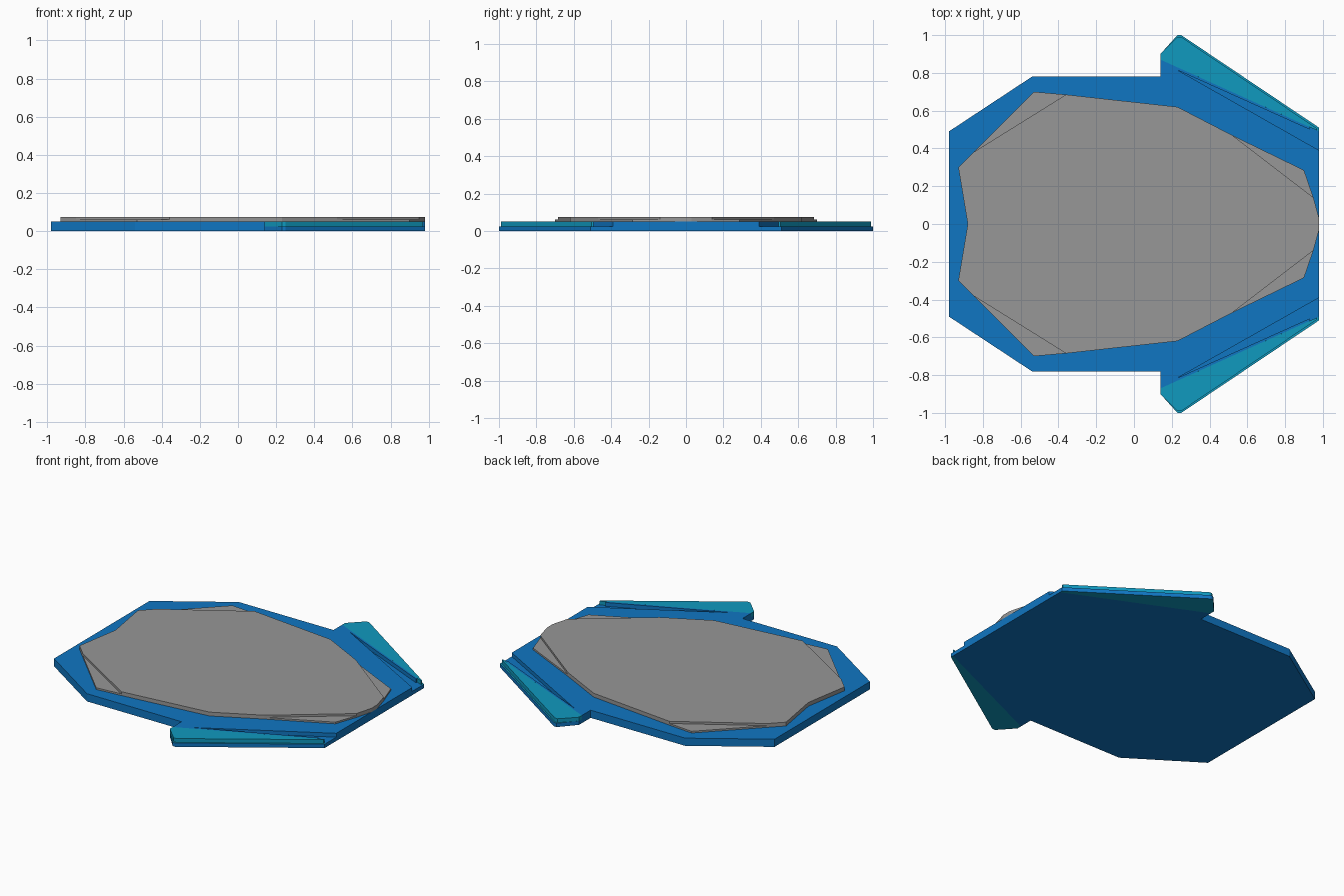
import bpy
import bmesh

cube = bpy.data.objects.get("Cube")
if cube:
    bpy.data.objects.remove(cube, do_unlink=True)


def make_material(name, rgb):
    mat = bpy.data.materials.new(name)
    mat.use_nodes = True
    mat.diffuse_color = (*rgb, 1)
    mat.node_tree.nodes["Principled BSDF"].inputs["Base Color"].default_value = (*rgb, 1)
    return mat


BLUE = make_material("blue", (0.005, 0.18, 0.54))
TEAL = make_material("teal", (0.005, 0.32, 0.52))
GREY = make_material("grey", (0.31, 0.31, 0.31))

LAYER = 0.025  # height of one plate layer


def plate(name, outline, z0, z1, mat, side_mat=None):
    """Extrude a flat outline from z0 to z1; walls may have their own colour."""
    bm = bmesh.new()
    face = bm.faces.new([bm.verts.new((x, y, z0)) for x, y in outline])
    grown = bmesh.ops.extrude_face_region(bm, geom=[face], use_keep_orig=True)
    top = [v for v in grown["geom"] if isinstance(v, bmesh.types.BMVert)]
    bmesh.ops.translate(bm, verts=top, vec=(0, 0, z1 - z0))
    bmesh.ops.recalc_face_normals(bm, faces=bm.faces)
    mesh = bpy.data.meshes.new(name)
    mesh.materials.append(mat)
    if side_mat:
        mesh.materials.append(side_mat)
        for f in bm.faces:
            f.material_index = int(abs(f.normal.z) < 0.5)
    bm.to_mesh(mesh)
    bm.free()
    obj = bpy.data.objects.new(name, mesh)
    bpy.context.collection.objects.link(obj)
    return obj


def flip(points):
    return [(x, -y) for x, y in reversed(points)]


# Blue base: full lower layer, upper layer with a tapering groove beside each fin
lower = [(-0.98, 0.49), (-0.54, 0.78), (0.14, 0.78), (0.14, 0.87), (0.98, 0.49)]
upper = lower[:4] + [(0.93, 0.513), (0.93, 0.50), (0.23, 0.815), (0.98, 0.39)]
plate("base_lower", lower + flip(lower), 0, LAYER, BLUE)
plate("base_upper", upper + flip(upper), LAYER, 2 * LAYER, BLUE)

# Grey deck: raised centre with four slightly lower corner facets
deck = [(-0.93, 0.30), (-0.85, 0.38), (-0.36, 0.685), (0.23, 0.62),
        (0.52, 0.47), (0.95, 0.14), (0.98, 0.03)]
plate("deck", [(-0.88, 0)] + deck + flip(deck), 2 * LAYER, 3 * LAYER, GREY)

front_facet = [(0.52, 0.47), (0.90, 0.285), (0.95, 0.14)]
rear_facet = [(-0.85, 0.38), (-0.53, 0.70), (-0.36, 0.685)]
fin_lower = [(0.14, 0.87), (0.14, 0.90), (0.23, 1.0), (0.25, 1.0), (0.98, 0.51), (0.98, 0.49)]
fin_upper = [(0.14, 0.87), (0.14, 0.90), (0.23, 0.99), (0.25, 0.99), (0.97, 0.505), (0.97, 0.495)]

# Paired parts on both sides
for side, mirror in (("back", list), ("front", flip)):
    plate(f"deck_nose_facet_{side}", mirror(front_facet), 2 * LAYER, 0.061, GREY)
    plate(f"deck_tail_facet_{side}", mirror(rear_facet), 2 * LAYER, 0.061, GREY)
    plate(f"fin_lower_{side}", mirror(fin_lower), 0, LAYER, TEAL, BLUE)
    plate(f"fin_upper_{side}", mirror(fin_upper), LAYER, 2 * LAYER, TEAL)
